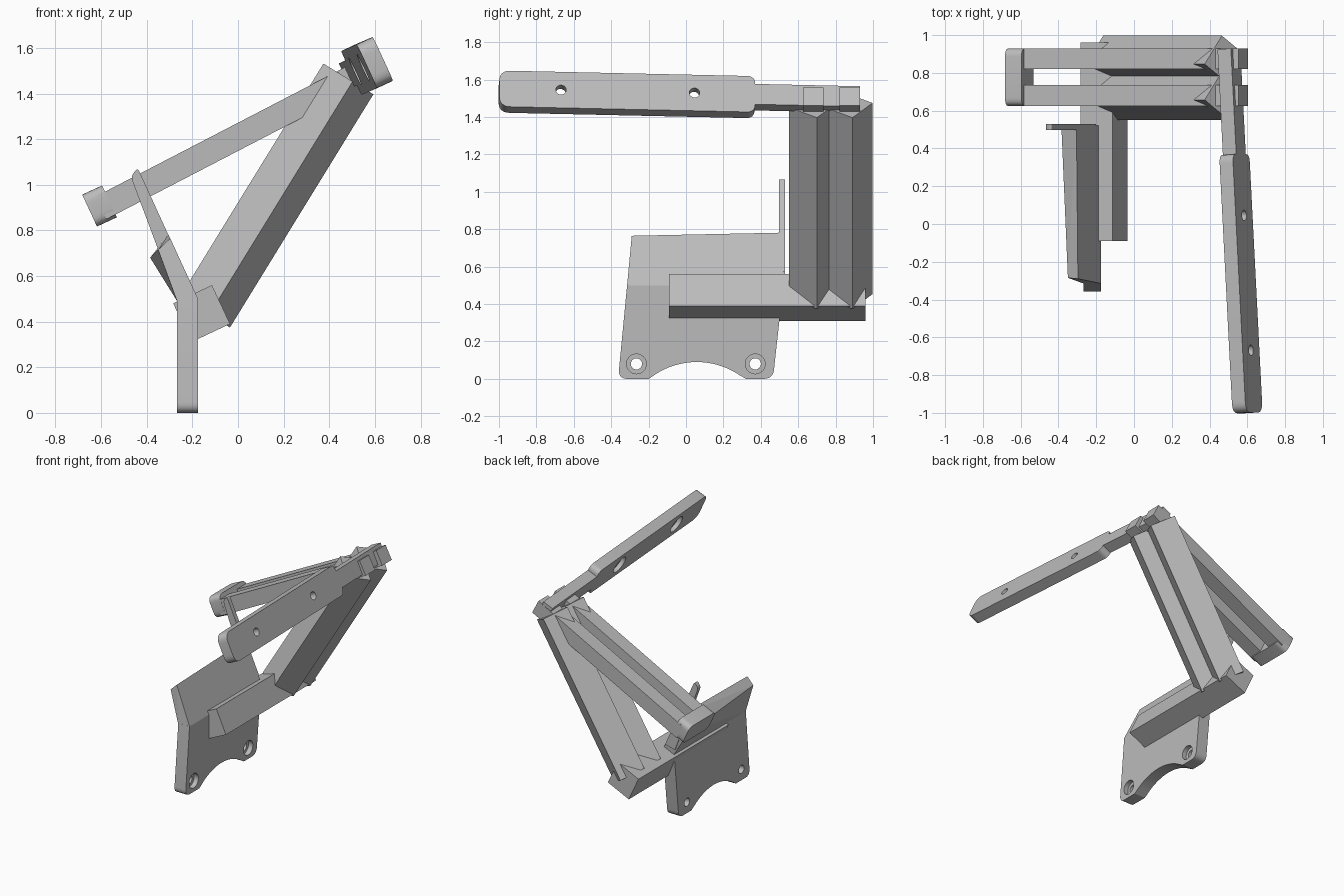
import bpy, bmesh, math
from mathutils import Vector

cube = bpy.data.objects.get("Cube")
if cube:
    bpy.data.objects.remove(cube, do_unlink=True)

grey = bpy.data.materials.new("light_grey")
grey.use_nodes = True
grey.diffuse_color = (0.5, 0.5, 0.5, 1)
grey.node_tree.nodes["Principled BSDF"].inputs["Base Color"].default_value = (0.5, 0.5, 0.5, 1)

X, Y, Z = Vector((1, 0, 0)), Vector((0, 1, 0)), Vector((0, 0, 1))
O = Vector((0, 0, 0))


def finish(name, bm):
    bmesh.ops.recalc_face_normals(bm, faces=bm.faces[:])
    me = bpy.data.meshes.new(name)
    bm.to_mesh(me)
    bm.free()
    me.materials.append(grey)
    ob = bpy.data.objects.new(name, me)
    bpy.context.collection.objects.link(ob)
    return ob


def activate(ob):
    bpy.ops.object.select_all(action='DESELECT')
    ob.select_set(True)
    bpy.context.view_layer.objects.active = ob


def prism(name, outline, u, v, w, lo, hi, origin=O):
    """Extrude a 2D outline in the u, v plane along w from lo to hi."""
    bm = bmesh.new()
    rings = [[bm.verts.new(origin + u * a + v * b + w * c) for a, b in outline] for c in (lo, hi)]
    n = len(outline)
    for ring in rings:
        bm.faces.new(ring)
    for i in range(n):
        j = (i + 1) % n
        bm.faces.new((rings[0][i], rings[0][j], rings[1][j], rings[1][i]))
    return finish(name, bm)


def rounded(corners, steps=6):
    """Round each (a, b, radius) corner of an outline."""
    out = []
    for i, (a, b, r) in enumerate(corners):
        p = Vector((a, b))
        if not r:
            out.append((a, b))
            continue
        before = p + (Vector(corners[i - 1][:2]) - p).normalized() * r
        after = p + (Vector(corners[(i + 1) % len(corners)][:2]) - p).normalized() * r
        for k in range(steps + 1):
            t = k / steps
            q = before * (1 - t) ** 2 + p * (2 * t * (1 - t)) * 1.0 + after * t ** 2
            out.append((q.x, q.y))
    return out


def rect(a0, a1, b0, b1, r=0):
    return rounded([(a0, b0, r), (a1, b0, r), (a1, b1, r), (a0, b1, r)])


def drill(ob, centre, u, v, w, radius, lo, hi):
    """Cut a round hole along w."""
    ring = [(radius * math.cos(k * math.tau / 32), radius * math.sin(k * math.tau / 32)) for k in range(32)]
    cutter = prism("hole_cutter", ring, u, v, w, lo, hi, centre)
    cutter.hide_render = True
    mod = ob.modifiers.new("hole", 'BOOLEAN')
    mod.operation, mod.solver, mod.object = 'DIFFERENCE', 'EXACT', cutter
    activate(ob)
    bpy.ops.object.modifier_apply(modifier=mod.name)
    bpy.data.objects.remove(cutter, do_unlink=True)


def smooth(ob):
    activate(ob)
    bpy.ops.object.shade_smooth_by_angle(angle=math.radians(30))


# Upright mounting plate with an arched foot and two counterbored holes
arch_r, arch_y, arch_z = 0.406, 0.058, -0.316
arch = []
for k in range(25):
    t = math.radians(51 - 102 * k / 24)
    y, z = arch_y + arch_r * math.sin(t), arch_z + arch_r * math.cos(t)
    if z > 0.005:
        arch.append((y, z, 0))
side = [(0.32, 0, 0), (0.465, 0, 0.05), (0.52, 0.5, 0), (-0.315, 0.5, 0), (-0.363, 0, 0.05), (-0.2, 0, 0)]
plate = prism("mounting_plate", rounded(side + arch[::-1]), Y, Z, X, -0.267, -0.175)
for y in (-0.265, 0.37):
    c = Vector((-0.175, y, 0.08))
    drill(plate, c, Y, Z, X, 0.03, -0.2, 0.1)
    drill(plate, c, Y, Z, X, 0.053, -0.035, 0.1)
smooth(plate)

# Leaning upper part of the plate
bm = bmesh.new()
for p in ((-0.175, -0.315, 0.5), (-0.267, -0.315, 0.49), (-0.175, 0.52, 0.5), (-0.267, 0.52, 0.49),
          (-0.297, -0.29, 0.765), (-0.35, -0.285, 0.715), (-0.305, 0.53, 0.782), (-0.385, 0.53, 0.68)):
    bm.verts.new(p)
bmesh.ops.convex_hull(bm, input=bm.verts[:])
bmesh.ops.dissolve_limit(bm, angle_limit=0.02, verts=bm.verts[:], edges=bm.edges[:])
finish("leaning_plate", bm)

# Thin hook rising from the back edge of the plate
hook = [(-0.2, 0.55, 0), (-0.44, 1.075, 0.02), (-0.47, 1.035, 0.02), (-0.28, 0.53, 0)]
prism("hook", rounded(hook), X, Z, Y, 0.498, 0.53)

# Square base beam, standing tilted through the plate
prism("base_beam", [(-0.284, 0.48), (-0.114, 0.56), (-0.035, 0.39), (-0.205, 0.31)], X, Z, Y, -0.09, 0.96)

# Pair of thick diagonal struts, each a turned square
rise, out = Vector((0.524, 0, 0.852)), Vector((0.852, 0, -0.524))
for i, side_name in enumerate(("front", "back")):
    s = i * 0.19
    square = [(0.55 + s, -0.333), (0.70 + s, -0.226), (0.807 + s, -0.376), (0.657 + s, -0.483)]
    prism(side_name + "_diagonal_strut", square, Y, out, rise, 0.3, 1.5)

# Pair of thin braces running through the top of the diagonals
along, up = Vector((0.887, 0, 0.46)), Vector((-0.46, 0, 0.887))
for name, y in (("front_brace", 0.625), ("back_brace", 0.82)):
    prism(name, rect(y, y + 0.11, 1.02, 1.13), Y, up, along, -0.12, 1.21)

# End pad joining the braces
tilt, fall = Vector((0.907, 0, 0.42)), Vector((0.42, 0, -0.907))
pad = prism("end_pad", rect(-0.153, 0.153, -0.077, 0.077, 0.045), Y, fall, tilt, -0.048, 0.048,
            Vector((-0.607, 0.777, 0.907)))
smooth(pad)

# Grip bar with a narrow tail and two counterbored holes
length = Vector((-0.07, 1.37, -0.03)).normalized()
thick = fall.cross(length).normalized()
if thick.x < 0:
    thick = -thick
start = Vector((0.601, -1, 1.536))
w, t = 0.106, 0.06
grip = [(0, -w, 0.06), (1.37, -w, 0.045), (1.37, -t, 0), (1.93, -t, 0),
        (1.93, t, 0), (1.37, t, 0), (1.37, w, 0.045), (0, w, 0.06)]
bar = prism("grip_bar", rounded(grip), length, fall, thick, -0.039, 0.039, start)
for s in (0.33, 1.045):
    c = start + length * s
    drill(bar, c, length, fall, thick, 0.028, -0.1, 0.1)
    drill(bar, c, length, fall, thick, 0.065, -0.1, -0.01)
smooth(bar)
